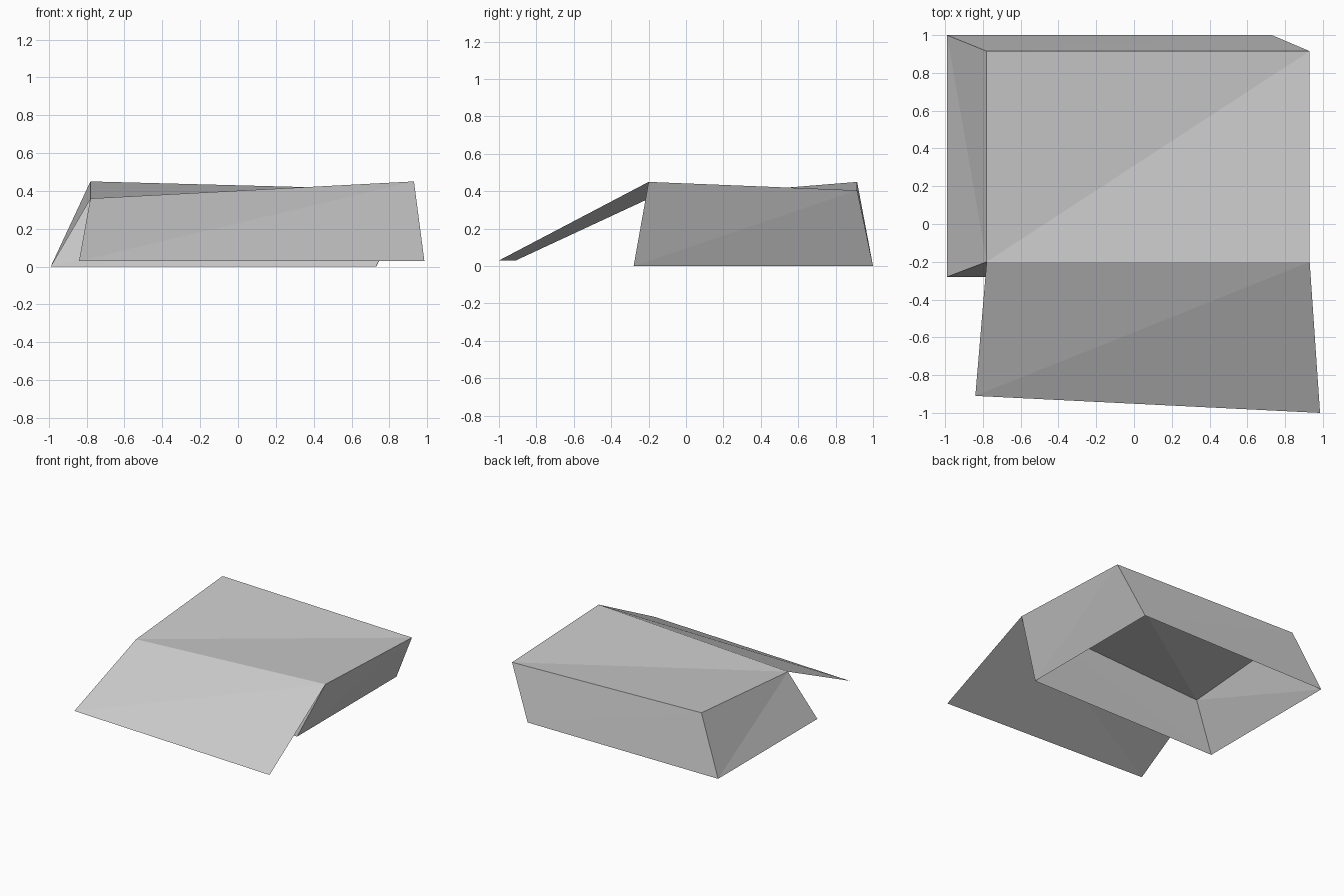
import bpy
import bmesh

cube = bpy.data.objects.get("Cube")
if cube:
    bpy.data.objects.remove(cube, do_unlink=True)

# One plain grey for every panel
grey = bpy.data.materials.new("plain grey")
grey.use_nodes = True
colour = (0.6, 0.6, 0.6, 1)
grey.diffuse_color = colour
grey.node_tree.nodes["Principled BSDF"].inputs["Base Color"].default_value = colour


def panel(name, corners):
    """Thin four-cornered sheet, folded between its first and third corners."""
    bm = bmesh.new()
    a, b, c, d = [bm.verts.new(p) for p in corners]
    bm.faces.new((a, b, c))
    bm.faces.new((a, c, d))
    mesh = bpy.data.meshes.new(name)
    bm.to_mesh(mesh)
    bm.free()
    mesh.materials.append(grey)
    bpy.context.collection.objects.link(bpy.data.objects.new(name, mesh))


# Corner rings, counter-clockwise from the front right
base_x, base_y = (-0.99, 0.73), (-0.28, 1.0)
roof_x, roof_y = (-0.78, 0.93), (-0.2, 0.915)
roof_heights = (0.36, 0.45, 0.405, 0.45)
order = ((0, 0), (1, 0), (1, 1), (0, 1))
base = [(base_x[i], base_y[j], 0) for i, j in order]
roof = [(roof_x[i], roof_y[j], z) for (i, j), z in zip(order, roof_heights)]

# Sloping walls, open underneath
for i, side in enumerate(("front", "left", "back", "right")):
    k = (i + 1) % 4
    panel(side + "_wall", (base[i], base[k], roof[k], roof[i]))

# Roof sheet and the awning hanging from its front edge
panel("roof", roof)
panel("awning", ((-0.84, -0.91, 0.03), (0.985, -1.0, 0.03), roof[1], roof[0]))
